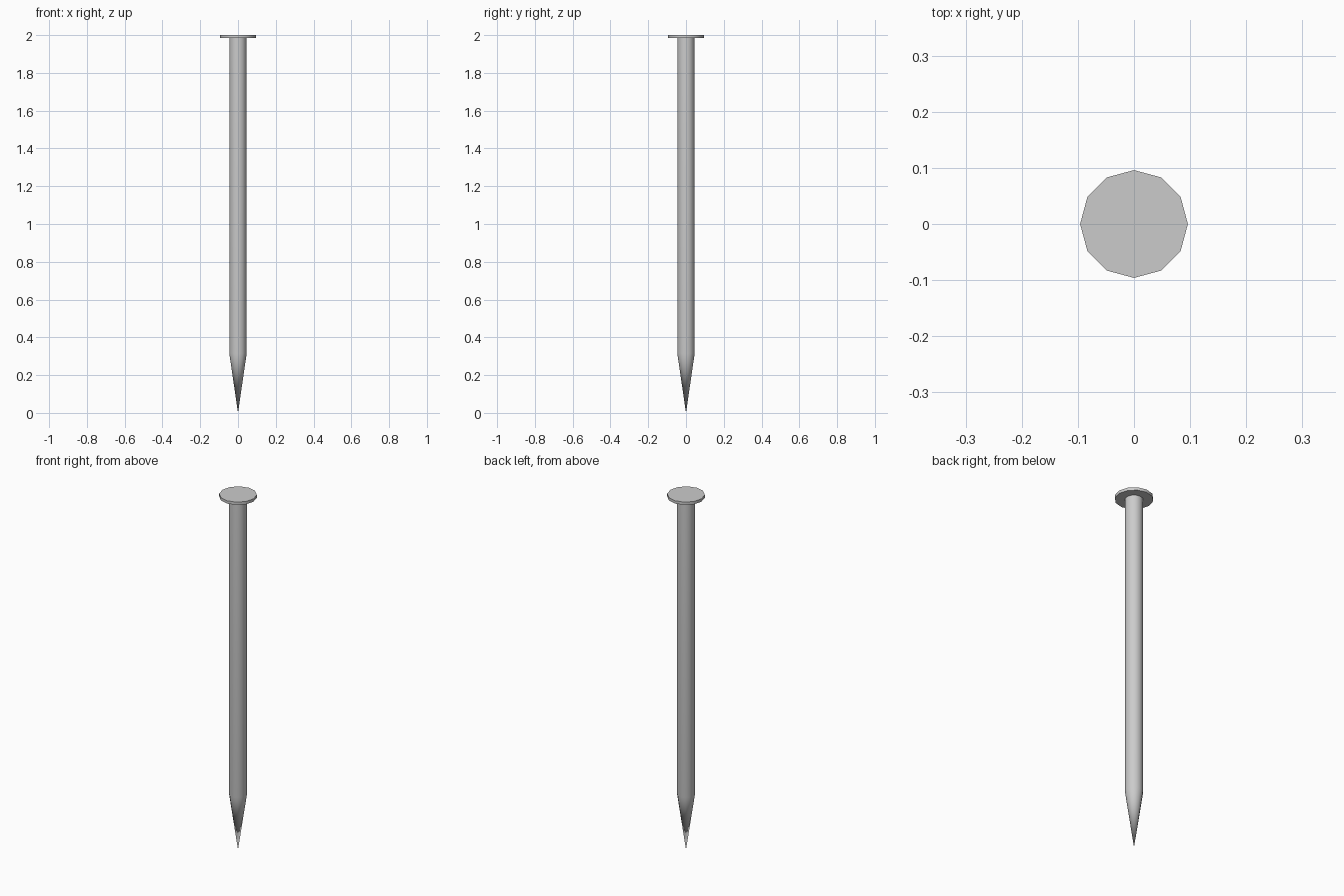
import bpy, bmesh, math

if "Cube" in bpy.data.objects:
    bpy.data.objects.remove(bpy.data.objects["Cube"])

SIDES = 12


def lathe(name, profile):
    """Revolve (radius, z) points, listed bottom to top, into a closed solid."""
    bm = bmesh.new()
    rings = []
    for r, z in profile:
        if r == 0:
            rings.append([bm.verts.new((0, 0, z))] * SIDES)
        else:
            rings.append([bm.verts.new((r * math.cos(math.tau * i / SIDES),
                                        r * math.sin(math.tau * i / SIDES), z))
                          for i in range(SIDES)])
    for low, high in zip(rings, rings[1:]):
        for i in range(SIDES):
            j = (i + 1) % SIDES
            quad = [low[i], low[j], high[j], high[i]]
            bm.faces.new(list(dict.fromkeys(quad)))
    for ring in (rings[0], rings[-1]):
        if ring[0] is not ring[1]:
            bm.faces.new(ring)
    bmesh.ops.recalc_face_normals(bm, faces=bm.faces)
    mesh = bpy.data.meshes.new(name)
    bm.to_mesh(mesh)
    bm.free()
    obj = bpy.data.objects.new(name, mesh)
    bpy.context.collection.objects.link(obj)
    bpy.ops.object.select_all(action='DESELECT')
    obj.select_set(True)
    bpy.context.view_layer.objects.active = obj
    bpy.ops.object.shade_smooth_by_angle(angle=math.radians(40))
    return obj


# Shank with long tapered point
lathe("nail_shank", [(0, 0), (0.046, 0.315), (0.046, 1.99)])

# Flat disc head
lathe("nail_head", [(0.096, 1.984), (0.096, 2.0)])
